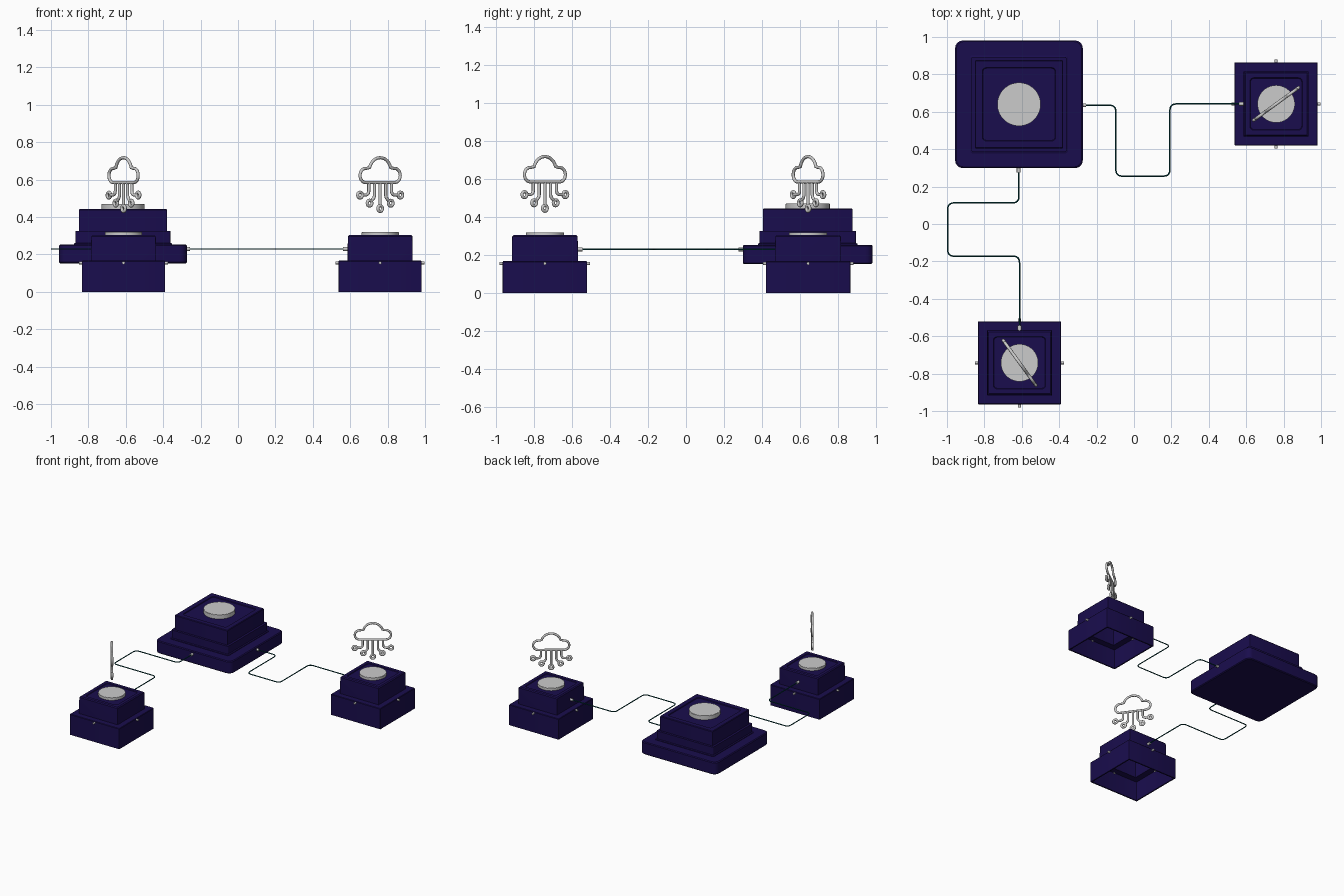
import bpy, bmesh
from math import sin, cos, pi, radians
from mathutils import Vector, Matrix

if "Cube" in bpy.data.objects:
    bpy.data.objects.remove(bpy.data.objects["Cube"])


def material(name, rgb):
    m = bpy.data.materials.new(name)
    m.diffuse_color = (*rgb, 1)
    m.use_nodes = True
    m.node_tree.nodes["Principled BSDF"].inputs["Base Color"].default_value = m.diffuse_color
    return m


NAVY = material("navy", (0.010, 0.004, 0.075))
TEAL = material("teal", (0.0, 0.06, 0.065))


def finish(name, bm, loc=(0, 0, 0), mat=None):
    bmesh.ops.recalc_face_normals(bm, faces=bm.faces)
    me = bpy.data.meshes.new(name)
    bm.to_mesh(me)
    bm.free()
    ob = bpy.data.objects.new(name, me)
    bpy.context.collection.objects.link(ob)
    ob.location = loc
    if mat:
        me.materials.append(mat)
    bpy.context.view_layer.objects.active = ob
    ob.select_set(True)
    bpy.ops.object.shade_smooth_by_angle(angle=radians(35))
    ob.select_set(False)
    return ob


# Stack of rounded-square rings (half width, z, corner radius), capped at both ends
def stack(name, rings, loc):
    bm = bmesh.new()
    loops = []
    for h, z, r in rings:
        loop = []
        for q in range(4):
            for k in range(5):
                a = q * pi / 2 + k * pi / 8
                cx = (h - r) * (1 if q in (0, 3) else -1)
                cy = (h - r) * (1 if q < 2 else -1)
                loop.append(bm.verts.new((cx + r * cos(a), cy + r * sin(a), z)))
        loops.append(loop)
    for a, b in zip(loops, loops[1:]):
        for i in range(len(a)):
            j = (i + 1) % len(a)
            bm.faces.new((a[i], a[j], b[j], b[i]))
    bm.faces.new(loops[0])
    bm.faces.new(loops[-1])
    return finish(name, bm, loc, NAVY)


def disc(name, loc, radius, z0, z1):
    bm = bmesh.new()
    bmesh.ops.create_cone(bm, cap_ends=True, segments=64, radius1=radius, radius2=radius,
                          depth=z1 - z0)
    bmesh.ops.bevel(bm, geom=[e for e in bm.edges if abs(e.verts[0].co.z - e.verts[1].co.z) < 1e-5],
                    offset=0.002, segments=2, affect='EDGES')
    finish(name, bm, (loc[0], loc[1], (z0 + z1) / 2))


# Short cylindrical plug along a direction
def plug(name, centre, direction, length, radius):
    bm = bmesh.new()
    rot = Vector((0, 0, 1)).rotation_difference(Vector(direction)).to_matrix().to_4x4()
    bmesh.ops.create_cone(bm, cap_ends=True, segments=16, radius1=radius, radius2=radius,
                          depth=length, matrix=rot)
    finish(name, bm, centre)


# Round tube along one or more paths
def tube(name, paths, radius, mat=None):
    cu = bpy.data.curves.new(name, 'CURVE')
    cu.dimensions = '3D'
    cu.bevel_depth = radius
    cu.bevel_resolution = 3
    cu.use_fill_caps = True
    for pts, cyclic in paths:
        s = cu.splines.new('POLY')
        s.points.add(len(pts) - 1)
        for p, co in zip(s.points, pts):
            p.co = (*co, 1)
        s.use_cyclic_u = cyclic
    ob = bpy.data.objects.new(name, cu)
    bpy.context.collection.objects.link(ob)
    if mat:
        cu.materials.append(mat)
    return ob


def rounded(points, r, n=6):
    pts = [Vector(p) for p in points]
    out = [pts[0]]
    for a, b, c in zip(pts, pts[1:], pts[2:]):
        p, q = b + (a - b).normalized() * r, b + (c - b).normalized() * r
        for i in range(n + 1):
            t = i / n
            out.append(p * (1 - t) ** 2 + b * 2 * t * (1 - t) + q * t * t)
    return out + [pts[-1]]


def arc(cx, cz, r, a0, a1, n):
    return [(cx + r * cos(radians(a0 + (a1 - a0) * i / n)), 0,
             cz + r * sin(radians(a0 + (a1 - a0) * i / n))) for i in range(n + 1)]


# Cloud outline with five legs ending in rings
def cloud(name, loc, angle):
    outline = (arc(-0.095, 0.622, 0.038, 270, 85, 14) + arc(0, 0.645, 0.072, 165, 15, 18)
               + arc(0.095, 0.622, 0.038, 95, -90, 14))
    paths = [(outline, True), ([(0, 0, 0.584), (0, 0, 0.462)], False)]
    ends = [(0, 0.445)]
    for s in (-1, 1):
        paths.append((rounded([(s * .075, 0, .584), (s * .075, 0, .517), (s * .116, 0, .517)], .025), False))
        paths.append((rounded([(s * .037, 0, .584), (s * .037, 0, .505), (s * .058, 0, .486)], .015), False))
        ends += [(s * 0.133, 0.517), (s * 0.070, 0.474)]
    paths += [(arc(u, z, 0.0155, 0, 345, 23), True) for u, z in ends]
    ob = tube(name, paths, 0.0085)
    ob.matrix_world = Matrix.Translation((*loc, 0)) @ Matrix.Rotation(radians(angle), 4, 'Z')


# Large hub: flange, step, upper block and shallow recess
hub = (-0.615, 0.64)
stack("hub_base", [(.335, .152, .04), (.341, .158, .04), (.341, .247, .04), (.335, .253, .04),
                   (.262, .253, .012), (.262, .258, .012), (.254, .262, .01), (.254, .325, .01),
                   (.236, .325, .006), (.236, .438, .006), (.232, .443, .006),
                   (.196, .443, .02), (.193, .437, .02)], (*hub, 0))
disc("hub_disc", hub, 0.116, 0.435, 0.470)

# Two small stations: open-bottomed stepped shells
stations = {"front": ((-0.612, -0.742), -54), "right": ((0.760, 0.642), 36)}
for key, (loc, angle) in stations.items():
    stack(key + "_station", [
        (.136, .288, .01), (.162, .288, .003), (.162, .155, .003), (.212, .155, .003),
        (.212, 0, .003), (.222, 0, .003), (.222, .163, .003), (.219, .167, .003),
        (.174, .167, .003), (.174, .235, .003), (.172, .297, .003), (.165, .304, .003),
        (.140, .304, .02), (.137, .299, .02)], (*loc, 0))
    disc(key + "_disc", loc, 0.100, 0.296, 0.319)
    cloud(key + "_cloud", loc, angle)
    for i in range(4):
        d = Vector((cos(i * pi / 2), sin(i * pi / 2), 0))
        plug(f"{key}_plug_{i}", Vector((*loc, 0.155)) + d * 0.222, d, 0.032, 0.008)

# Cables and their connectors
Z = 0.229
tube("right_cable", [(rounded([(-.28, .635, Z), (-.097, .635, Z), (-.097, .256, Z), (.192, .256, Z),
                               (.192, .642, Z), (.59, .642, Z)], .035), False)], 0.004, TEAL)
tube("front_cable", [(rounded([(-.615, .31, Z), (-.615, .113, Z), (-.996, .113, Z), (-.996, -.172, Z),
                               (-.612, -.172, Z), (-.612, -.57, Z)], .035), False)], 0.004, TEAL)
plug("hub_connector_right", (-.272, .635, Z), (1, 0, 0), .03, .010)
plug("hub_connector_front", (-.617, .290, Z), (0, 1, 0), .03, .010)
plug("right_connector", (.577, .642, Z), (1, 0, 0), .03, .010)
plug("front_connector", (-.612, -.558, Z), (0, 1, 0), .03, .010)
